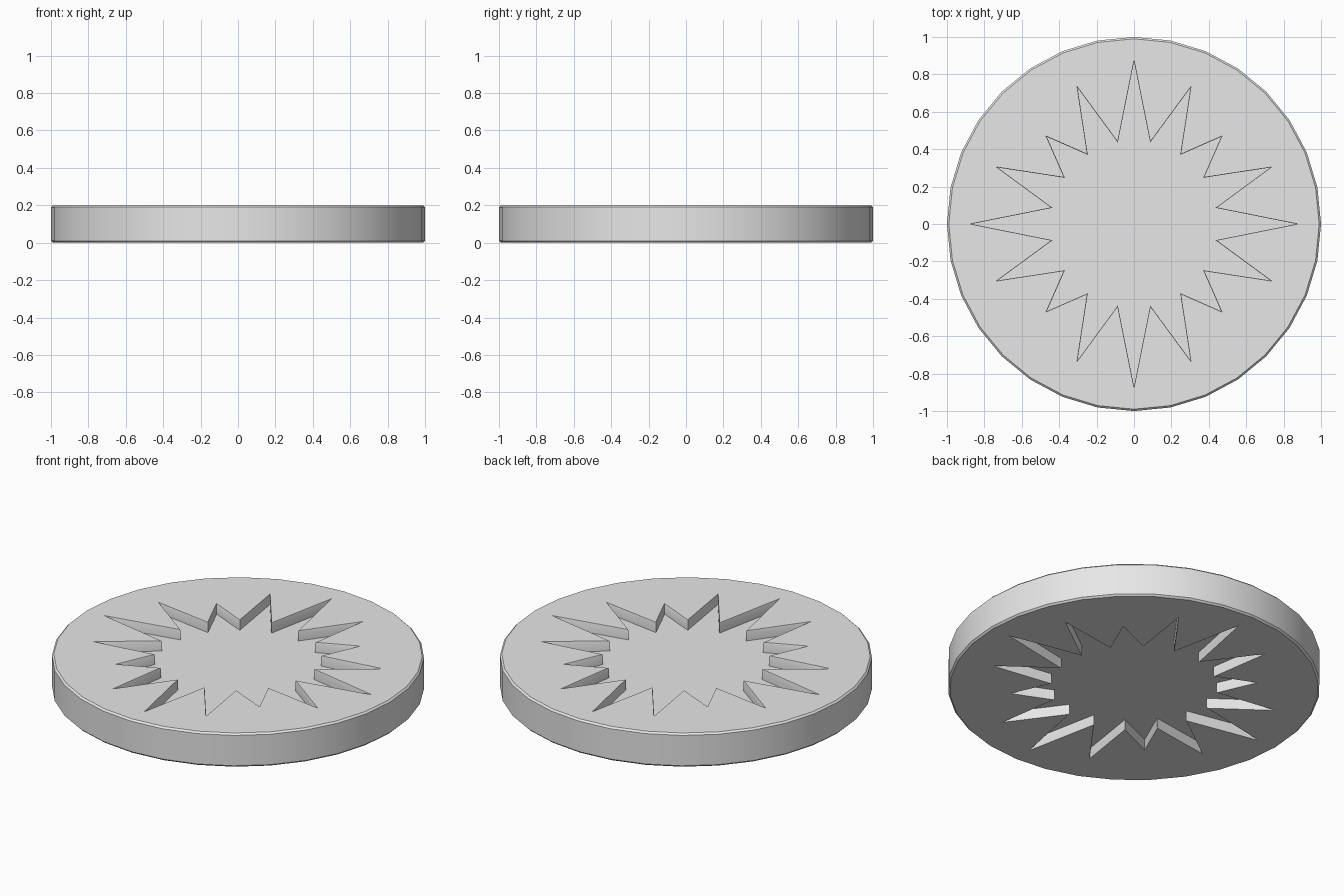
import bpy, bmesh, math

cube = bpy.data.objects.get("Cube")
if cube:
    bpy.data.objects.remove(cube, do_unlink=True)

SIDES = 32
HEIGHT = 0.2
DEPTH = 0.06      # depth of the star recess on each side
EDGE = 0.01       # small chamfer on the rim
SPIKES = [0.87, 0.79, 0.66, 0.79]
VALLEY = 0.445


def star(i):
    """Radius of the star outline: spikes alternate with valleys."""
    return VALLEY if i % 2 else SPIKES[(i // 2) % len(SPIKES)]


def ring(bm, radius, z):
    verts = []
    for i in range(SIDES):
        a = math.tau * i / SIDES
        r = radius(i)
        verts.append(bm.verts.new((r * math.cos(a), r * math.sin(a), z)))
    return verts


# Profile from the recess floor, over the face, to the rim (distance below the face)
half = [
    (star, DEPTH),
    (star, EDGE * 0.6),
    (lambda i: star(i) * 1.01, 0),
    (lambda i: 1 - EDGE, 0),
    (lambda i: 1, EDGE),
]

bm = bmesh.new()
rings = [ring(bm, r, HEIGHT - d) for r, d in half]
rings += [ring(bm, r, d) for r, d in reversed(half)]

# Skin the rings and close both recess floors
for a, b in zip(rings, rings[1:]):
    for i in range(SIDES):
        j = (i + 1) % SIDES
        bm.faces.new((a[i], b[i], b[j], a[j]))
bm.faces.new(rings[0])
bm.faces.new(rings[-1])
bmesh.ops.recalc_face_normals(bm, faces=bm.faces)

mesh = bpy.data.meshes.new("star_disc")
bm.to_mesh(mesh)
bm.free()
disc = bpy.data.objects.new("star_disc", mesh)
bpy.context.collection.objects.link(disc)

# Plain grey material
grey = bpy.data.materials.new("light_grey")
grey.use_nodes = True
color = (0.8, 0.8, 0.8, 1)
grey.diffuse_color = color
for node in grey.node_tree.nodes:
    if node.type == "BSDF_PRINCIPLED":
        node.inputs["Base Color"].default_value = color
mesh.materials.append(grey)

bpy.ops.object.select_all(action="DESELECT")
disc.select_set(True)
bpy.context.view_layer.objects.active = disc
bpy.ops.object.shade_smooth_by_angle(angle=math.radians(30))
